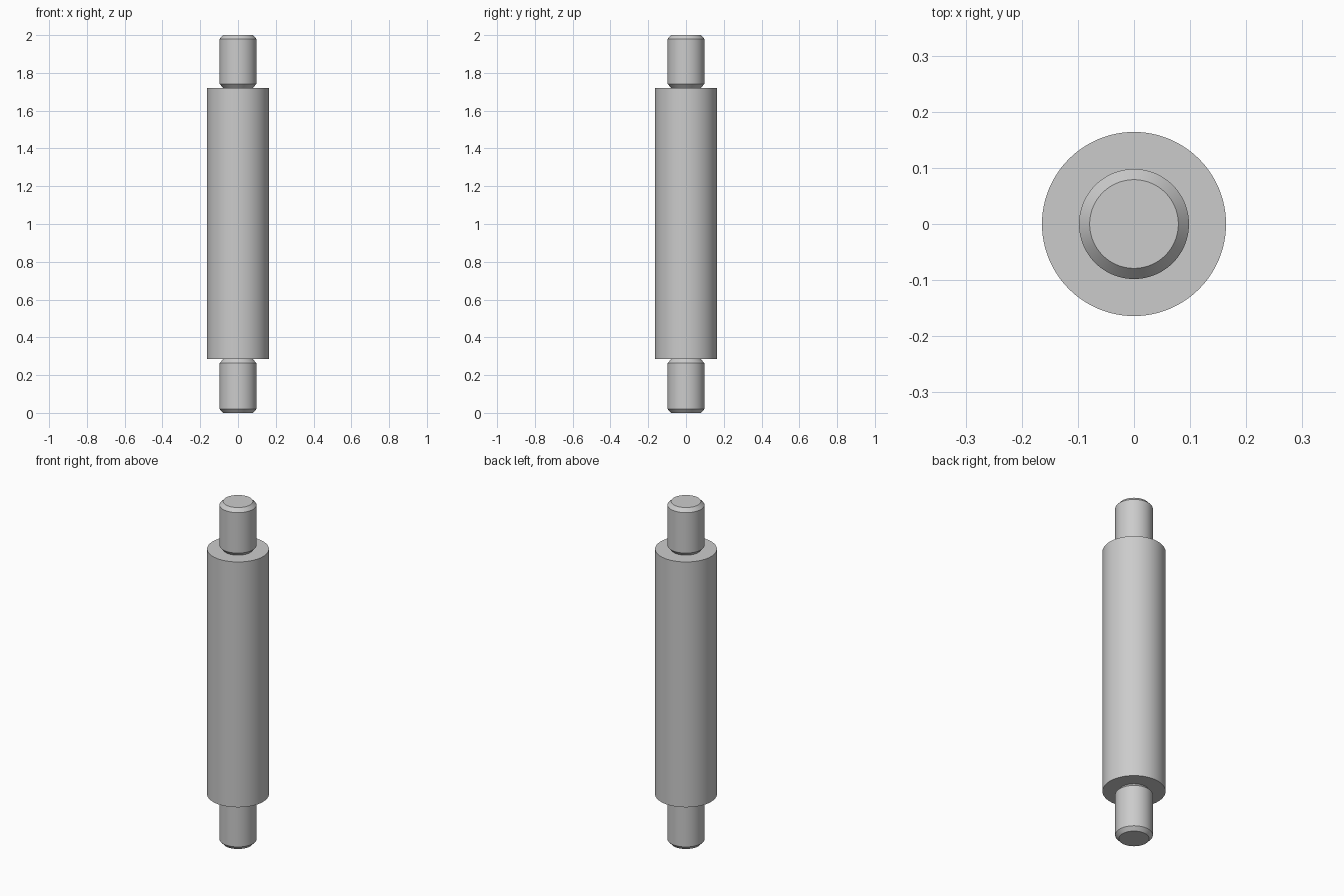
import bpy
import bmesh
import math

cube = bpy.data.objects.get("Cube")
if cube:
    bpy.data.objects.remove(cube, do_unlink=True)

SIDES = 96
BODY_RADIUS, BODY_BOTTOM, BODY_TOP = 0.164, 0.284, 1.721
PIN_RADIUS, PIN_TIP_RADIUS, CHAMFER = 0.098, 0.079, 0.021

steel = bpy.data.materials.new("grey_steel")
steel.use_nodes = True
colour = (0.6, 0.6, 0.6, 1.0)
steel.diffuse_color = colour
steel.node_tree.nodes["Principled BSDF"].inputs["Base Color"].default_value = colour


def turned_part(name, profile):
    """Lathe a closed solid from (radius, height) points, bottom to top."""
    bm = bmesh.new()
    rings = []
    for radius, z in profile:
        angles = [math.tau * i / SIDES for i in range(SIDES)]
        rings.append([bm.verts.new((radius * math.cos(a), radius * math.sin(a), z))
                      for a in angles])
    for low, high in zip(rings, rings[1:]):
        for i in range(SIDES):
            j = (i + 1) % SIDES
            bm.faces.new((low[i], low[j], high[j], high[i]))
    bm.faces.new(rings[0][::-1])
    bm.faces.new(rings[-1])
    mesh = bpy.data.meshes.new(name)
    bm.to_mesh(mesh)
    bm.free()
    mesh.materials.append(steel)
    obj = bpy.data.objects.new(name, mesh)
    bpy.context.collection.objects.link(obj)
    bpy.ops.object.select_all(action="DESELECT")
    obj.select_set(True)
    bpy.context.view_layer.objects.active = obj
    bpy.ops.object.shade_smooth_by_angle(angle=math.radians(30))
    return obj


def pin(name, bottom, top):
    """End pin chamfered at both ends."""
    turned_part(name, [(PIN_TIP_RADIUS, bottom), (PIN_RADIUS, bottom + CHAMFER),
                       (PIN_RADIUS, top - CHAMFER), (PIN_TIP_RADIUS, top)])


# Thick central shaft
turned_part("shaft_body", [(BODY_RADIUS, BODY_BOTTOM), (BODY_RADIUS, BODY_TOP)])

# Narrow pins at each end
pin("lower_pin", 0.0, BODY_BOTTOM)
pin("upper_pin", BODY_TOP, 2.0)
